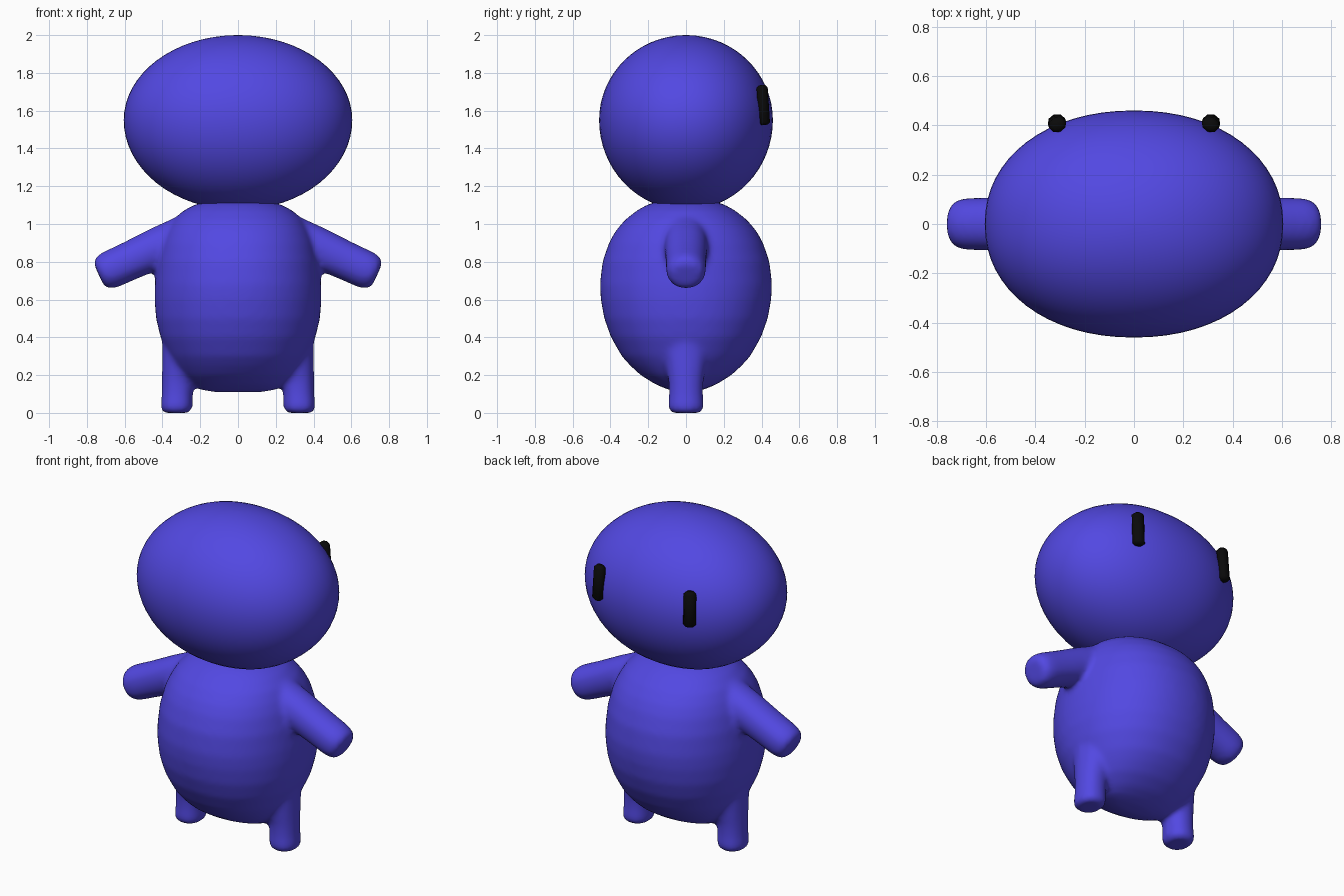
import bpy, bmesh, math
from mathutils import Matrix, Vector

if "Cube" in bpy.data.objects:
    bpy.data.objects.remove(bpy.data.objects["Cube"])


def material(name, color):
    m = bpy.data.materials.new(name)
    m.diffuse_color = (*color, 1)
    m.use_nodes = True
    m.node_tree.nodes["Principled BSDF"].inputs["Base Color"].default_value = m.diffuse_color
    return m


BLUE = material("violet blue", (0.085, 0.065, 0.76))
BLACK = material("black", (0.003, 0.003, 0.003))


def loft(bm, rings, n=48, power=2.0, matrix=Matrix()):
    """Closed skin through rings of (z, half_x, half_y, centre_x)."""
    loops = []
    for z, rx, ry, cx in rings:
        loop = []
        for i in range(n):
            a = 2 * math.pi * i / n
            c, s = math.cos(a), math.sin(a)
            x = math.copysign(abs(c) ** (2 / power), c) * rx + cx
            y = math.copysign(abs(s) ** (2 / power), s) * ry
            loop.append(bm.verts.new(matrix @ Vector((x, y, z))))
        loops.append(loop)
    for a, b in zip(loops, loops[1:]):
        for i in range(n):
            j = (i + 1) % n
            bm.faces.new((a[i], a[j], b[j], b[i]))
    bm.faces.new(loops[0][::-1])
    bm.faces.new(loops[-1])


def finish(bm, name, mat, smooth=True):
    bmesh.ops.recalc_face_normals(bm, faces=bm.faces)
    for f in bm.faces:
        f.smooth = smooth
    me = bpy.data.meshes.new(name)
    bm.to_mesh(me)
    bm.free()
    me.materials.append(mat)
    ob = bpy.data.objects.new(name, me)
    bpy.context.collection.objects.link(ob)
    return ob


# Head: wide rounded egg, slightly deeper below its middle
bm = bmesh.new()
rings = []
for k in range(33):
    t = math.radians(-89 + 178 * k / 32)
    h = 0.45 if t > 0 else 0.475
    r = math.cos(t)
    rings.append((1.55 + h * math.sin(t), 0.605 * r, 0.46 * r, 0))
loft(bm, rings, 64, 2.12)
finish(bm, "head", BLUE)

# Body: torso, arms and legs blended into one skin
bm = bmesh.new()
torso = [(0.11, .12, .04), (0.122, .20, .09), (0.15, .245, .16), (0.20, .30, .24),
         (0.25, .335, .295), (0.30, .365, .34), (0.40, .41, .397), (0.50, .434, .433),
         (0.60, .442, .451), (0.68, .44, .456), (0.80, .428, .442), (0.90, .405, .408),
         (0.96, .38, .375), (1.02, .345, .325), (1.07, .29, .262), (1.10, .235, .21),
         (1.12, .17, .15)]
loft(bm, [(*r, 0) for r in torso], 64, 2.12)
leg = [(0, .065, .075, .325), (0.012, .08, .09, .325), (0.03, .085, .096, .325),
       (0.10, .082, .09, .322), (0.16, .084, .092, .319), (0.24, .092, .105, .31),
       (0.32, .102, .12, .298), (0.45, .12, .13, .28)]
arm = [(0, .11, .115, 0), (0.24, .11, .114, 0), (0.40, .103, .108, 0),
       (0.52, .101, .106, 0), (0.56, .095, .099, 0), (0.582, .08, .083, 0),
       (0.59, .058, .06, 0)]
for side in (1, -1):
    mirror = Matrix.Diagonal((side, 1, 1, 1))
    loft(bm, leg, 32, 2.15, mirror)
    place = Matrix.Translation((0.2, 0, 0.975)) @ Matrix.Rotation(math.radians(114.5), 4, 'Y')
    loft(bm, arm, 32, 2.15, mirror @ place)
body = finish(bm, "body", BLUE)
blend = body.modifiers.new("blend", 'REMESH')
blend.mode = 'VOXEL'
blend.voxel_size = 0.016
blend.use_smooth_shade = True
soften = body.modifiers.new("soften", 'SMOOTH')
soften.factor = 0.5
soften.iterations = 10

# Eyes: short upright rods set into the +y side of the head
for side, name in ((1, "right_eye"), (-1, "left_eye")):
    bm = bmesh.new()
    rod = [(-0.105, .022, .019, 0), (-0.092, .037, .031, 0),
           (0.092, .037, .031, 0), (0.105, .022, .019, 0)]
    place = (Matrix.Translation((side * 0.312, 0.409, 1.63))
             @ Matrix.Rotation(math.radians(-side * 20), 4, 'Z')
             @ Matrix.Rotation(math.radians(4), 4, 'X'))
    loft(bm, rod, 8, 2, place)
    finish(bm, name, BLACK)
